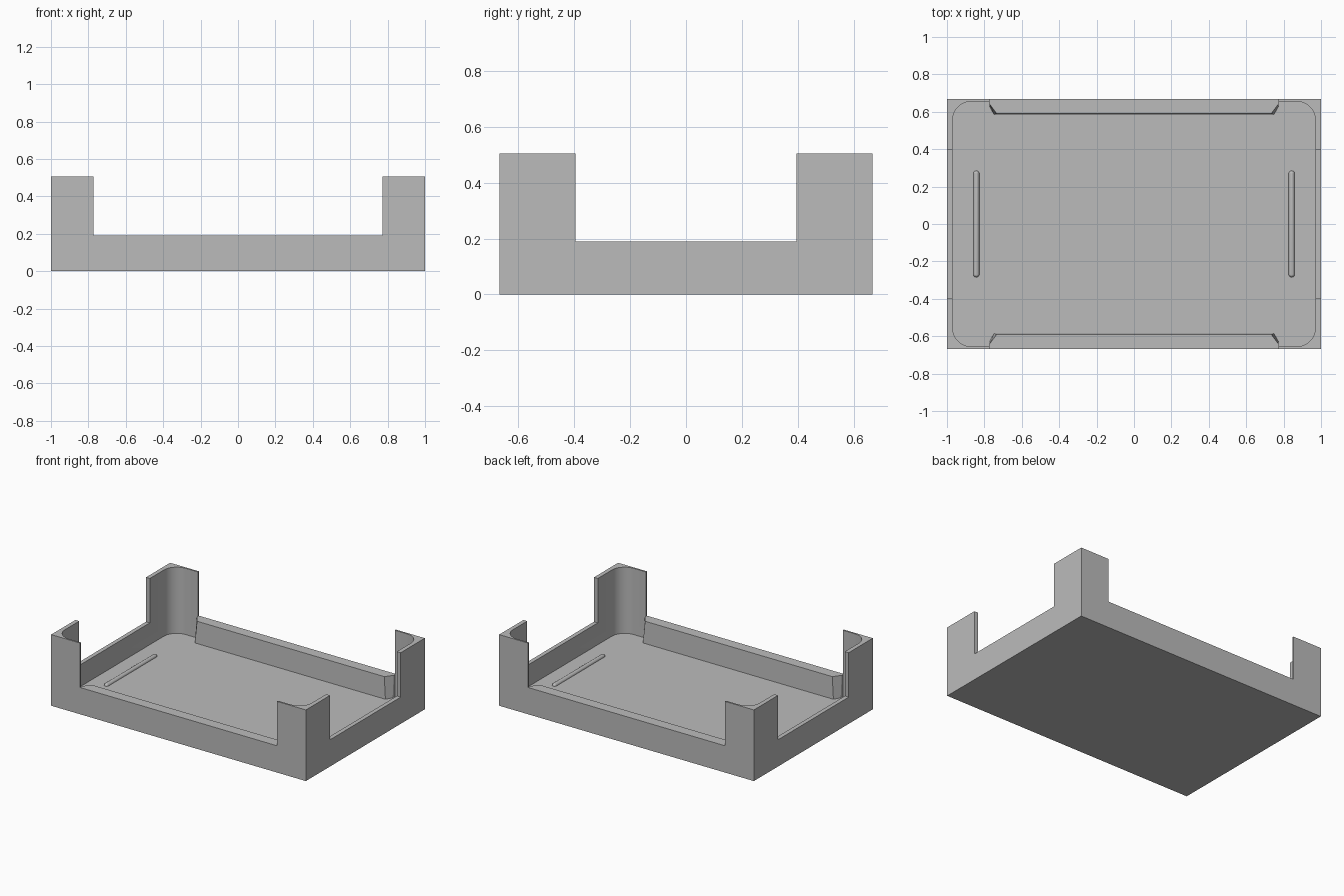
import bpy
import bmesh
import math

if "Cube" in bpy.data.objects:
    bpy.data.objects.remove(bpy.data.objects["Cube"], do_unlink=True)

# Main dimensions
HALF_X, HALF_Y, HEIGHT = 1.0, 0.667, 0.505
IN_X, IN_Y, IN_R = 0.97, 0.655, 0.1
FLOOR, RIM = 0.035, 0.19
GAP_X, GAP_Y = 0.773, 0.396

grey = bpy.data.materials.new("plain grey")
grey.use_nodes = True
colour = (0.5, 0.5, 0.5, 1)
grey.diffuse_color = colour
grey.node_tree.nodes["Principled BSDF"].inputs["Base Color"].default_value = colour


def loft(name, rings):
    """Closed solid through a stack of matching rings, given bottom to top."""
    bm = bmesh.new()
    loops = [[bm.verts.new(p) for p in ring] for ring in rings]
    n = len(loops[0])
    for low, high in zip(loops, loops[1:]):
        for i in range(n):
            j = (i + 1) % n
            bm.faces.new((low[i], low[j], high[j], high[i]))
    bm.faces.new(loops[0][::-1])
    bm.faces.new(loops[-1])
    bmesh.ops.recalc_face_normals(bm, faces=bm.faces)
    mesh = bpy.data.meshes.new(name)
    bm.to_mesh(mesh)
    bm.free()
    mesh.materials.append(grey)
    obj = bpy.data.objects.new(name, mesh)
    bpy.context.collection.objects.link(obj)
    return obj


def rounded_rect(hx, hy, r, z, cx=0.0, steps=10):
    """Ring of points round a rectangle with round corners."""
    points = []
    for k, (sx, sy) in enumerate(((1, 1), (-1, 1), (-1, -1), (1, -1))):
        for i in range(steps + 1):
            a = math.pi / 2 * (k + i / steps)
            points.append((cx + sx * (hx - r) + r * math.cos(a),
                           sy * (hy - r) + r * math.sin(a), z))
    return points


def box(name, hx, hy, z0, z1):
    corners = ((hx, hy), (-hx, hy), (-hx, -hy), (hx, -hy))
    return loft(name, [[(x, y, z) for x, y in corners] for z in (z0, z1)])


def activate(obj):
    bpy.ops.object.select_all(action="DESELECT")
    obj.select_set(True)
    bpy.context.view_layer.objects.active = obj


def cut(obj, cutter):
    cutter.hide_render = True
    mod = obj.modifiers.new("cut", "BOOLEAN")
    mod.operation = "DIFFERENCE"
    mod.solver = "EXACT"
    mod.object = cutter
    activate(obj)
    bpy.ops.object.modifier_apply(modifier=mod.name)
    bpy.data.objects.remove(cutter, do_unlink=True)


def smooth(obj):
    activate(obj)
    bpy.ops.object.shade_smooth_by_angle(angle=math.radians(30))


# Tray: hollow box with the walls lowered between the corner posts
tray = box("tray", HALF_X, HALF_Y, 0, HEIGHT)
cut(tray, loft("cavity_cutter", [rounded_rect(IN_X, IN_Y, IN_R, z)
                                 for z in (FLOOR, HEIGHT + 0.2)]))
cut(tray, box("long_side_cutter", GAP_X, HALF_Y + 0.2, RIM, HEIGHT + 0.2))
cut(tray, box("short_side_cutter", HALF_X + 0.2, GAP_Y, RIM, HEIGHT + 0.2))
smooth(tray)

# Thick rails inside the long walls, with slanted, slightly tapered ends
for side, name in ((1, "back_rail"), (-1, "front_rail")):
    rings = []
    for z, x_in, y_in, y_end in ((FLOOR, 0.748, 0.585, 0.63),
                                 (RIM, 0.735, 0.591, 0.642)):
        half = [(GAP_X, IN_Y), (GAP_X, y_end), (x_in, y_in)]
        outline = half + [(-x, y) for x, y in reversed(half)]
        rings.append([(x, side * y, z) for x, y in outline])
    loft(name, rings)

# Rounded ribs on the floor near the short walls
for side, name in ((1, "left_rib"), (-1, "right_rib")):
    rings = []
    for i in range(6):
        a = math.radians(16 * i)
        r = 0.016 * math.cos(a)
        rings.append(rounded_rect(r, 0.269 + r, r, FLOOR + 0.016 * math.sin(a),
                                  cx=side * 0.843, steps=6))
    smooth(loft(name, rings))
